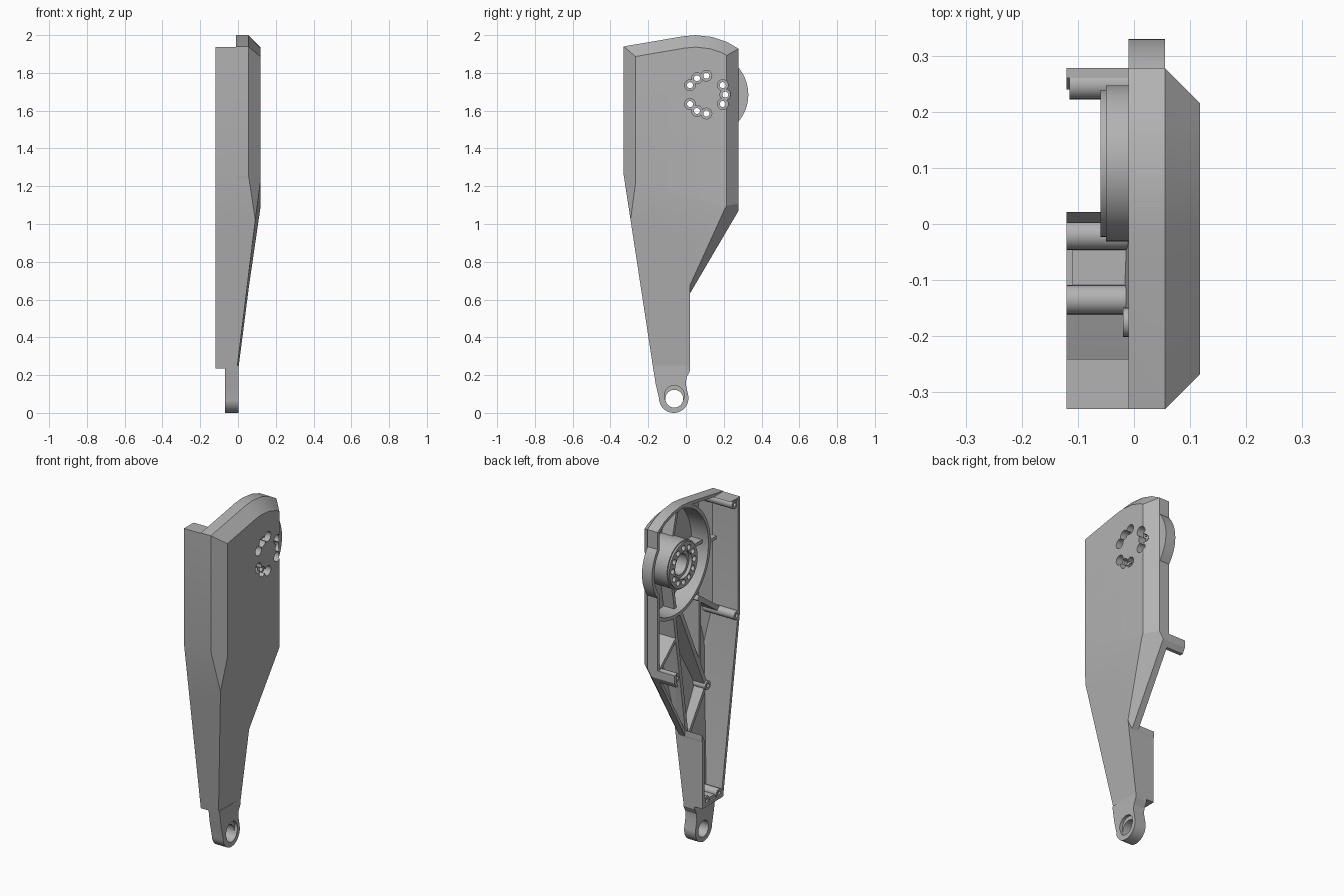
import bpy, bmesh, math
from mathutils import Vector

if "Cube" in bpy.data.objects:
    bpy.data.objects.remove(bpy.data.objects["Cube"])

metal = bpy.data.materials.new("grey_metal")
metal.diffuse_color = (0.45, 0.45, 0.45, 1)
metal.use_nodes = True
metal.node_tree.nodes["Principled BSDF"].inputs["Base Color"].default_value = metal.diffuse_color


def add(name, bm):
    bmesh.ops.recalc_face_normals(bm, faces=bm.faces[:])
    me = bpy.data.meshes.new(name)
    bm.to_mesh(me)
    bm.free()
    me.materials.append(metal)
    ob = bpy.data.objects.new(name, me)
    bpy.context.collection.objects.link(ob)
    return ob


def prism(name, pts, x0, x1):
    """Extrude a (y, z) outline along x."""
    bm = bmesh.new()
    face = bm.faces.new([bm.verts.new((x0, y, z)) for y, z in pts])
    ext = bmesh.ops.extrude_face_region(bm, geom=[face])
    bmesh.ops.translate(bm, vec=(x1 - x0, 0, 0),
                        verts=[v for v in ext["geom"] if isinstance(v, bmesh.types.BMVert)])
    return add(name, bm)


def circle(cy, cz, r, n=48):
    return [(cy + r * math.cos(2 * math.pi * i / n), cz + r * math.sin(2 * math.pi * i / n))
            for i in range(n)]


def bar(name, p, q, w, x0, x1=0.2):
    p, q = Vector(p), Vector(q)
    d = (q - p).normalized() * w / 2
    s = Vector((-d.y, d.x))
    return prism(name, [p + s, p - s, q - s, q + s], x0, x1)


def boolean(ob, other, op, keep=False):
    m = ob.modifiers.new("bool", 'BOOLEAN')
    m.operation, m.object, m.solver = op, other, 'EXACT'
    bpy.context.view_layer.objects.active = ob
    bpy.ops.object.modifier_apply(modifier=m.name)
    if not keep:
        bpy.data.objects.remove(other)


def convex(name, planes, t=0.0, extra=()):
    """Solid bounded by planes (point, outward normal), moved inward by t."""
    bm = bmesh.new()
    bmesh.ops.create_cube(bm, size=6)
    cuts = [(Vector(p) - Vector(n).normalized() * t, Vector(n).normalized()) for p, n in planes]
    cuts += [(Vector(p), Vector(n)) for p, n in extra]
    for co, no in cuts:
        bmesh.ops.bisect_plane(bm, geom=bm.verts[:] + bm.edges[:] + bm.faces[:], dist=1e-5,
                               plane_co=co, plane_no=no, clear_outer=True)
        rim = [e for e in bm.edges if e.is_boundary]
        if rim:
            bmesh.ops.edgeloop_fill(bm, edges=rim)
    return add(name, bm)


def edge_planes(a, b, chamfer=None):
    n = Vector((b[1] - a[1], a[0] - b[0])).normalized()
    out = [((0, a[0], a[1]), (0, n.x, n.y))]
    if chamfer:
        x0, s = chamfer
        out.append(((x0, a[0], a[1]), (1, s * n.x, s * n.y)))
    return out


# Planes of the outer skin
ch = (0.055, 1.0)
outline = [((0.02, 0.63), (0.03, 1.3)), ((0.278, 1.07), ch), ((0.278, 1.928), ch),
           ((0.215, 1.965), ch), ((0.14, 1.99), ch), ((0.05, 2.0), ch), ((-0.02, 1.993), ch),
           ((-0.33, 1.94), ch), ((-0.33, 1.26), None), ((-0.15, 0.08), None)]
upper = []
for (a, c), (b, _) in zip(outline, outline[1:]):
    upper += edge_planes(a, b, c)
slope = ((0.118, 0.21, 1.08), (1, -0.134 * 0.28, -0.134 * 0.96))
upper += [((0.118, 0, 1), (1, 0, 0)), slope, ((0, 0, 0.235), (0, 0, -1))]
leg = edge_planes((-0.33, 1.26), (-0.15, 0.08)) + edge_planes((-0.33, 1.94), (-0.33, 1.26), ch)
leg += [slope, ((0, 0.02, 0), (0, 1, 0)), ((0, 0, 0.9), (0, 0, 1)), ((0, 0, 0.235), (0, 0, -1))]
back = [((-0.12, 0, 0), (-1, 0, 0))]
CY, CZ = 0.108, 1.685

# Housing shell: solid, then hollowed from the open side
shell = convex("housing_shell", upper, 0, back)
boolean(shell, convex("leg_solid", leg, 0, back), 'UNION')
envelope = shell.copy()
envelope.data = shell.data.copy()
bpy.context.collection.objects.link(envelope)
boolean(shell, prism("bulge", circle(CY, CZ, 0.222, 64), -0.01, 0.055), 'UNION')
boolean(shell, convex("upper_cavity", upper, 0.018), 'DIFFERENCE')
boolean(shell, convex("leg_cavity", leg, 0.018), 'DIFFERENCE')
boolean(shell, prism("bulge_cavity", circle(CY, CZ, 0.2, 64), -0.3, 0.04), 'DIFFERENCE')

# Lower rim along the rear and top, leaving a small tab
boolean(shell, prism("rim_cut", [(-0.23, 2.2), (-0.23, 1.5), (0.2, 1.115), (0.5, 1.115), (0.5, 2.2)],
                     -0.3, -0.01), 'DIFFERENCE')
boolean(shell, prism("top_cut", [(-0.5, 1.937), (0.5, 1.937), (0.5, 2.2), (-0.5, 2.2)],
                     -0.3, -0.01), 'DIFFERENCE')
boolean(shell, prism("slant_cut", [(0.0215, 0.4), (0.5, 0.4), (0.5, 1.04), (0.0215, 1.04)],
                     -0.3, -0.01), 'DIFFERENCE')

# Hub with central bore
hub = prism("hub", circle(CY, CZ, 0.139, 64), -0.05, 0.108)
boolean(hub, prism("hub_lip", circle(CY, CZ, 0.131, 64), -0.06, 0.0), 'UNION')
boolean(hub, envelope, 'INTERSECT', keep=True)
boolean(hub, prism("bore", circle(CY, CZ, 0.06), -0.3, 0.07), 'DIFFERENCE')
boolean(hub, prism("bore_step", circle(CY, CZ, 0.078), -0.3, -0.04), 'DIFFERENCE')

# Bolt circle: twelve holes, nine go through with counterbores
for i in range(12):
    a = math.radians(30 * i)
    y, z = CY + 0.1 * math.cos(a), CZ + 0.1 * math.sin(a)
    through = i in (11, 0, 1, 3, 4, 5, 7, 8, 9)
    boolean(hub, prism("hole", circle(y, z, 0.016, 20), -0.3, 0.3 if through else 0.05), 'DIFFERENCE')
    if through:
        for ob in (shell, hub):
            boolean(ob, prism("counterbore", circle(y, z, 0.0285, 24), 0.075, 0.3), 'DIFFERENCE')

# Foot with pivot eye
arc = [(-0.065 + 0.078 * math.cos(t), 0.078 + 0.078 * math.sin(t))
       for t in [math.pi * (1.0 + 1.05 * i / 24) for i in range(25)]]
foot = prism("foot", [(-0.176, 0.25), (-0.16, 0.15)] + arc +
             [(0.0, 0.15), (0.002, 0.185), (0.02, 0.22), (0.02, 0.25)], -0.07, 0.003)
boolean(foot, prism("eye", circle(-0.062, 0.075, 0.047), -0.3, 0.3), 'DIFFERENCE')
boolean(foot, prism("eye_recess", circle(-0.062, 0.092, 0.053), -0.015, 0.3), 'DIFFERENCE')

# Inner ribs, trimmed to the outer envelope
ring = prism("ring_wall", circle(CY, CZ, 0.322, 72), -0.01, 0.2)
boolean(ring, prism("ring_hole", circle(CY, CZ, 0.302, 72), -0.3, 0.3), 'DIFFERENCE')
node = (-0.175, 0.86)
apex = (0.0, 0.61)
ribs = [ring,
        bar("cross_rib", (-0.325, 1.24), (-0.1, 1.4), 0.028, -0.01),
        bar("partition", (-0.115, 1.39), (-0.115, 1.0), 0.018, -0.01),
        bar("long_strut", (0.06, 1.37), node, 0.026, -0.01),
        bar("short_strut", node, apex, 0.022, -0.01),
        bar("middle_strut", apex, (0.12, 1.37), 0.024, -0.01),
        bar("rear_strut", (0.1, 1.24), (0.265, 1.1), 0.02, -0.01),
        bar("front_rib", (-0.205, 1.69), (-0.27, 1.69), 0.02, -0.01)]
for deg in (105, 180, 260):
    c, s = math.cos(math.radians(deg)), math.sin(math.radians(deg))
    ribs.append(bar("hub_rib", (CY + 0.13 * c, CZ + 0.13 * s), (CY + 0.31 * c, CZ + 0.31 * s), 0.02, 0.03))

# Screw bosses and end block
for y, z, x0 in ((-0.295, 1.9, -0.11), (-0.3, 1.25, -0.12), (-0.135, 0.27, -0.12),
                 (-0.02, 0.27, -0.12), (0.248, 1.09, -0.115), (*node, -0.02)):
    boss = prism("screw_boss", circle(y, z, 0.026, 24), x0, 0.2)
    boolean(boss, prism("screw_hole", circle(y, z, 0.012, 16), -0.3, x0 + 0.08 if z < 0.5 else 0.02),
            'DIFFERENCE')
    ribs.append(boss)
ribs.append(bar("end_block", (-0.16, 0.25), (0.015, 0.25), 0.04, -0.11))
for ob in ribs:
    boolean(ob, envelope, 'INTERSECT', keep=True)
bpy.data.objects.remove(envelope)

# Smooth curved walls, keep edges sharp
for ob in bpy.context.scene.objects:
    ob.select_set(True)
bpy.context.view_layer.objects.active = shell
bpy.ops.object.shade_smooth_by_angle(angle=math.radians(20))
